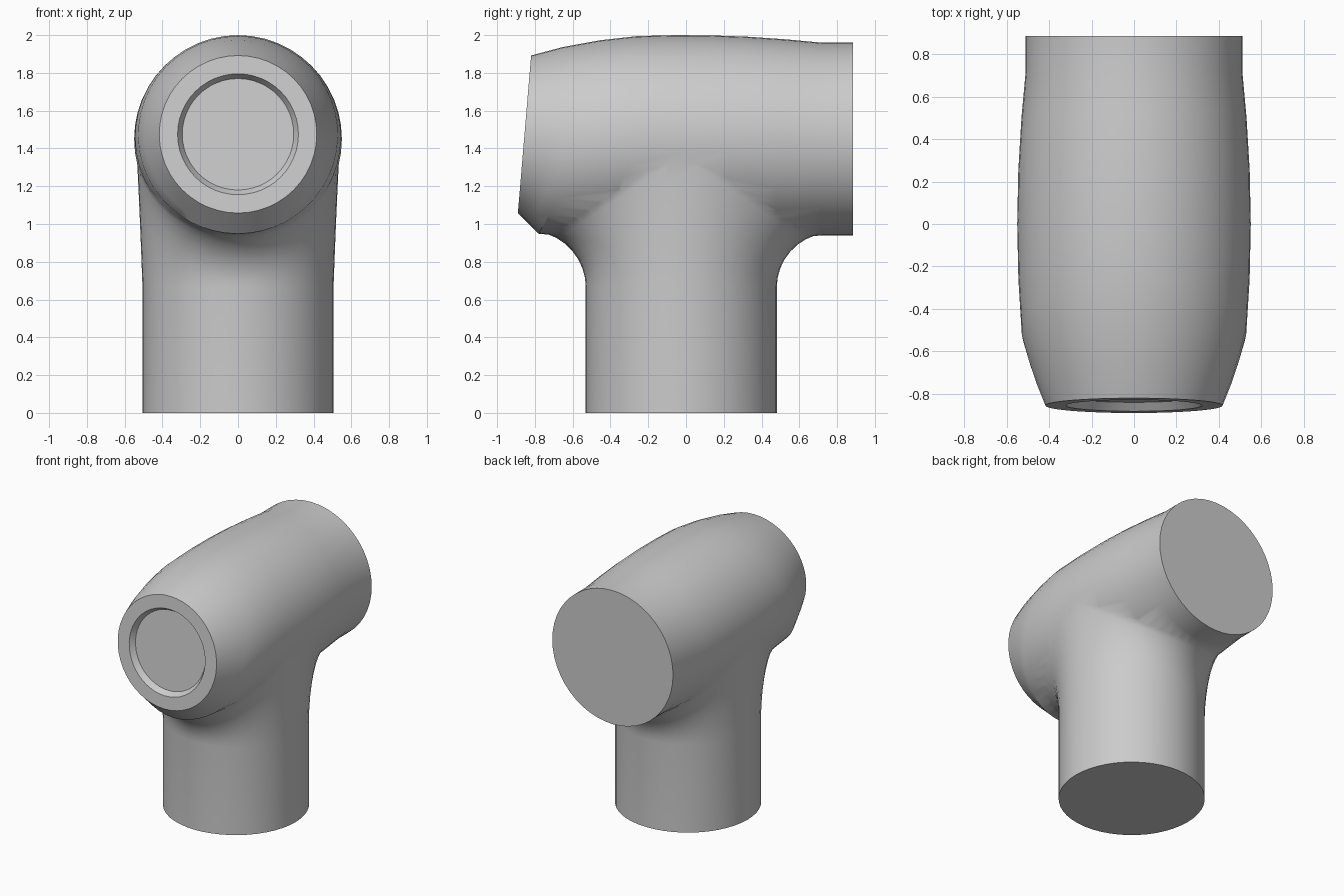
import bpy, bmesh
from math import sin, cos, pi, sqrt
from mathutils import Vector

if "Cube" in bpy.data.objects:
    bpy.data.objects.remove(bpy.data.objects["Cube"])

SIDES = 48
AXIS_Z = 1.45
STEM_R, STEM_Y = 0.506, -0.025

grey = bpy.data.materials.new("plain grey")
grey.diffuse_color = (0.6, 0.6, 0.6, 1)
grey.use_nodes = True
grey.node_tree.nodes["Principled BSDF"].inputs["Base Color"].default_value = grey.diffuse_color


def barrel_radius(y):
    return max(0.51, 0.55 - 0.08 * y * y) if y > 0 else 0.55 - 0.08 * y * y


def loft(name, rings, tip=None):
    """Skin closed rings of points, capping the ends (or ending in a tip)."""
    bm = bmesh.new()
    rows = [[bm.verts.new(p) for p in ring] for ring in rings]
    for a, b in zip(rows, rows[1:]):
        for i in range(SIDES):
            j = (i + 1) % SIDES
            bm.faces.new((a[i], a[j], b[j], b[i]))
    bm.faces.new(rows[0])
    if tip is None:
        bm.faces.new(rows[-1])
    else:
        t = bm.verts.new(tip)
        for i in range(SIDES):
            bm.faces.new((rows[-1][i], rows[-1][(i + 1) % SIDES], t))
    bmesh.ops.recalc_face_normals(bm, faces=bm.faces)
    mesh = bpy.data.meshes.new(name)
    bm.to_mesh(mesh)
    bm.free()
    mesh.materials.append(grey)
    obj = bpy.data.objects.new(name, mesh)
    bpy.context.collection.objects.link(obj)
    return obj


angles = [2 * pi * i / SIDES for i in range(SIDES)]


def bulged_ring(y0, tilt):
    pts = []
    for a in angles:
        y = y0 + tilt * 0.52 * cos(a)
        r = barrel_radius(y)
        pts.append(Vector((r * sin(a), y, AXIS_Z + r * cos(a))))
    return pts


def face_ring(r, depth):
    # rings on the slightly tilted front face
    return [Vector((r * sin(a), -0.855 + depth + 0.084 * r * cos(a),
                    1.475 + r * cos(a))) for a in angles]


# Barrel: straight collar, bulged middle, tapered nose, shallow front recess
rings = [bulged_ring(y, k) for y, k in (
    (0.885, 0), (0.72, 0), (0.5, 0.05), (0.25, 0.14),
    (0, 0.25), (-0.26, 0.38), (-0.52, 0.5))]
nose = face_ring(0.417, 0)
for f in (0.35, 0.7):
    rings.append([p.lerp(q, f) + Vector((sin(a), 0, cos(a))) * 0.007 * (1 + cos(a))
                  for p, q, a in zip(rings[6], nose, angles)])
rings += [nose, face_ring(0.32, 0), face_ring(0.295, 0.04)]
body = loft("pipe_body", rings)


# Stem: round tube that flares along a fillet into the barrel
def flare_point(a, t):
    x, s = STEM_R * cos(a), sin(a)
    y = STEM_Y + STEM_R * s
    y2 = y + 0.245 * s
    r = barrel_radius(y2)
    x2 = x * r / STEM_R
    z2 = AXIS_Z - sqrt(max(0, r * r - x2 * x2))
    r1 = barrel_radius(y)
    x1 = (x + x2) / 2
    z1 = AXIS_Z - sqrt(max(0, r1 * r1 - x1 * x1))
    p0, p1 = Vector((x, y, 0.67)), Vector((x1, y, min(z1, z2)))
    p2 = Vector((x2, y2, z2))
    axis = Vector((0, y2 * 0.97, AXIS_Z))
    p2 = p2 + (axis - p2).normalized() * 0.008
    w0, w1, w2 = (1 - t) ** 2, 2 * t * (1 - t) * 0.707, t * t
    return (p0 * w0 + p1 * w1 + p2 * w2) / (w0 + w1 + w2)


stem_rings = [[Vector((STEM_R * cos(a), STEM_Y + STEM_R * sin(a), 0)) for a in angles]]
stem_rings += [[flare_point(a, i / 8) for a in angles] for i in range(9)]
stem = loft("stem", stem_rings, tip=(0, STEM_Y, 1.42))

# Join both tubes into one shell
union = body.modifiers.new("join", "BOOLEAN")
union.operation = "UNION"
union.solver = "EXACT"
union.object = stem
bpy.context.view_layer.objects.active = body
body.select_set(True)
bpy.ops.object.modifier_apply(modifier="join")
bpy.data.objects.remove(stem)
bpy.ops.object.shade_smooth_by_angle(angle=0.5)
